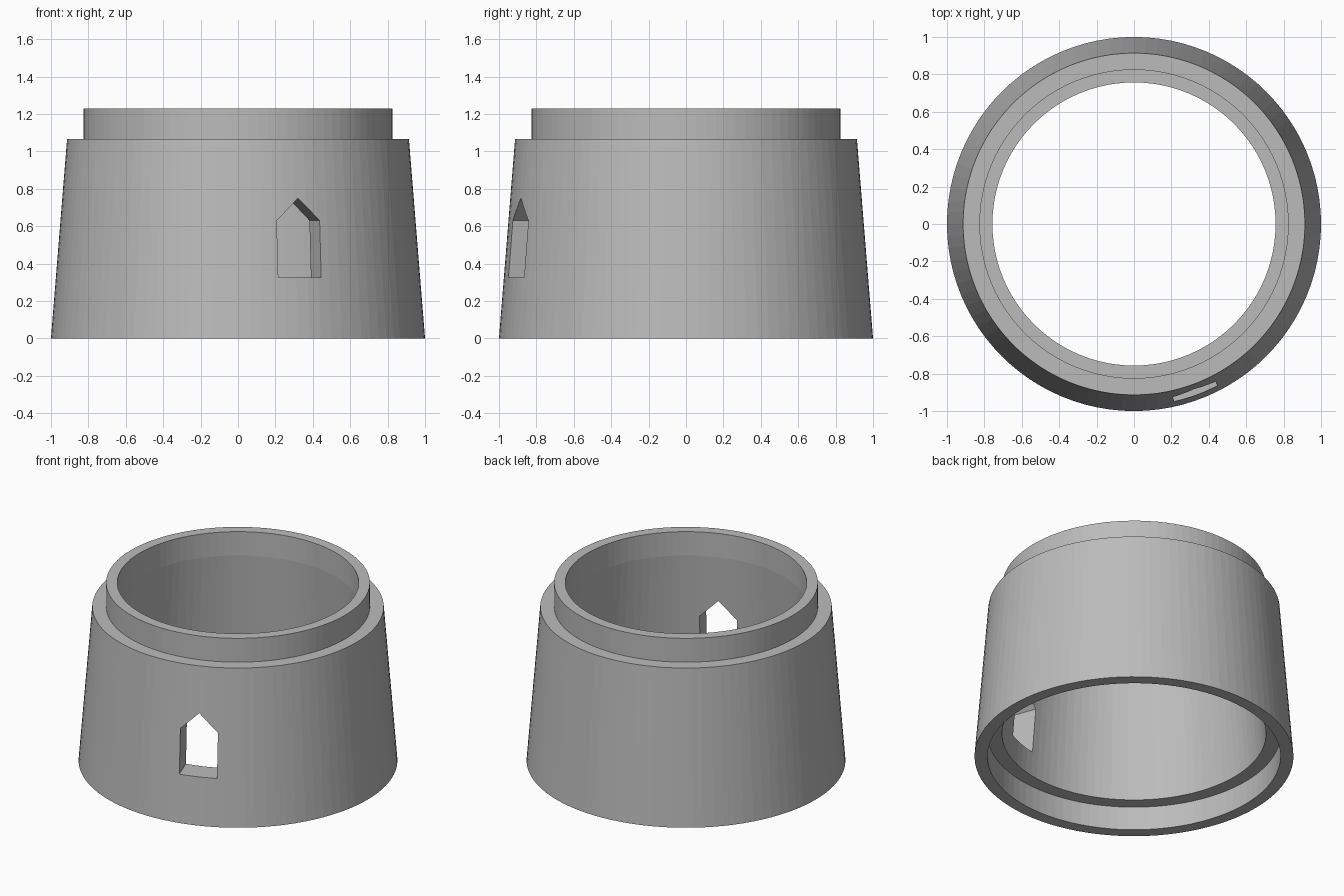
import bpy, bmesh, math
from mathutils import Matrix, Vector

SEGMENTS = 96

cube = bpy.data.objects.get("Cube")
if cube:
    bpy.data.objects.remove(cube, do_unlink=True)

stone = bpy.data.materials.new("stone grey")
stone.use_nodes = True
GREY = (0.5, 0.5, 0.5, 1)
stone.diffuse_color = GREY
stone.node_tree.nodes["Principled BSDF"].inputs["Base Color"].default_value = GREY


def make_object(name, bm):
    bmesh.ops.recalc_face_normals(bm, faces=bm.faces)
    mesh = bpy.data.meshes.new(name)
    bm.to_mesh(mesh)
    bm.free()
    mesh.materials.append(stone)
    obj = bpy.data.objects.new(name, mesh)
    bpy.context.collection.objects.link(obj)
    return obj


def lathe(name, profile):
    """Revolve a closed (radius, z) outline around the z axis."""
    bm = bmesh.new()
    rings = []
    for i in range(SEGMENTS):
        turn = Matrix.Rotation(math.tau * i / SEGMENTS, 3, "Z")
        rings.append([bm.verts.new(turn @ Vector((r, 0, z))) for r, z in profile])
    n = len(profile)
    for i, ring in enumerate(rings):
        after = rings[(i + 1) % SEGMENTS]
        for j in range(n):
            k = (j + 1) % n
            bm.faces.new((ring[j], after[j], after[k], ring[k]))
    return make_object(name, bm)


# Tapered hollow wall with a raised collar on top and a socket underneath
wall = lathe("tower_wall", [
    (1.0, 0), (0.914, 1.065),
    (0.827, 1.065), (0.827, 1.23),
    (0.757, 1.23), (0.757, 1.065),
    (0.828, 0.163), (0.919, 0.163), (0.919, 0),
])

# Pointed window, cut straight through the wall
HALF = 0.122
outline = [(-HALF, 0.325), (HALF, 0.325), (HALF, 0.63), (0, 0.75), (-HALF, 0.63)]
bm = bmesh.new()
face = bm.faces.new([bm.verts.new((x, -1.2, z)) for x, z in outline])
pushed = bmesh.ops.extrude_face_region(bm, geom=[face])["geom"]
bmesh.ops.translate(bm, vec=(0, 0.7, 0),
                    verts=[v for v in pushed if isinstance(v, bmesh.types.BMVert)])
bmesh.ops.rotate(bm, verts=bm.verts, cent=(0, 0, 0),
                 matrix=Matrix.Rotation(math.radians(20), 3, "Z"))
cutter = make_object("window_cutter", bm)
cutter.hide_render = True

cut = wall.modifiers.new("window", "BOOLEAN")
cut.operation = "DIFFERENCE"
cut.solver = "EXACT"
cut.object = cutter
bpy.context.view_layer.objects.active = wall
wall.select_set(True)
bpy.ops.object.modifier_apply(modifier=cut.name)
bpy.data.objects.remove(cutter, do_unlink=True)
